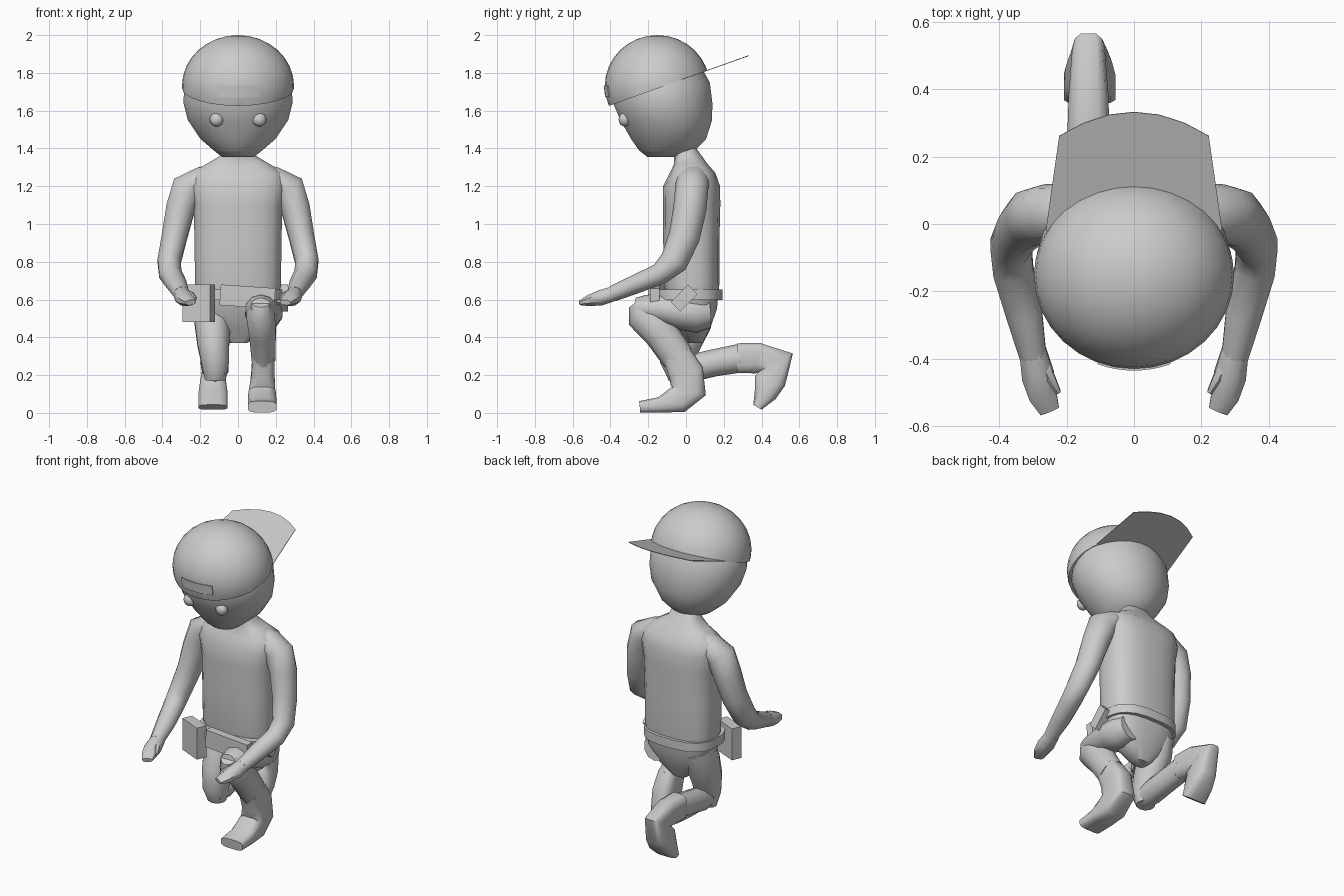
import bpy, bmesh, math
from mathutils import Vector, Matrix

if "Cube" in bpy.data.objects:
    bpy.data.objects.remove(bpy.data.objects["Cube"])

grey = bpy.data.materials.new("plain_grey")
grey.use_nodes = True
grey.diffuse_color = (0.6, 0.6, 0.6, 1)
grey.node_tree.nodes["Principled BSDF"].inputs["Base Color"].default_value = (0.6, 0.6, 0.6, 1)


def finish(name, bm, angle=40):
    bmesh.ops.recalc_face_normals(bm, faces=bm.faces)
    mesh = bpy.data.meshes.new(name)
    bm.to_mesh(mesh)
    bm.free()
    mesh.materials.append(grey)
    ob = bpy.data.objects.new(name, mesh)
    bpy.context.collection.objects.link(ob)
    bpy.ops.object.select_all(action='DESELECT')
    ob.select_set(True)
    bpy.context.view_layer.objects.active = ob
    bpy.ops.object.shade_smooth_by_angle(angle=math.radians(angle))
    return ob


def loft(name, rings, sides=10, flat=False, power=1.0, angle=50, mirror=1):
    """Skin elliptical rings (x, y, z, half_width, half_depth) along a path."""
    bm = bmesh.new()
    pts = [Vector((r[0] * mirror, r[1], r[2])) for r in rings]
    loops = []
    for i, r in enumerate(rings):
        t = Vector((0, 0, 1)) if flat else (
            pts[min(i + 1, len(pts) - 1)] - pts[max(i - 1, 0)]).normalized()
        u = (Vector((1, 0, 0)) - t * t.x).normalized()
        v = t.cross(u)
        loop = []
        for k in range(sides):
            a = 2 * math.pi * (k + 0.5) / sides
            c, s = math.cos(a), math.sin(a)
            p = pts[i] + u * r[3] * math.copysign(abs(c) ** power, c) \
                + v * r[4] * math.copysign(abs(s) ** power, s)
            loop.append(bm.verts.new(p))
        loops.append(loop)
    for a, b in zip(loops, loops[1:]):
        for k in range(sides):
            j = (k + 1) % sides
            bm.faces.new((a[k], a[j], b[j], b[k]))
    bm.faces.new(loops[0])
    bm.faces.new(loops[-1])
    return finish(name, bm, angle)


def box(name, centre, size, rot=(0, 0, 0)):
    bm = bmesh.new()
    bmesh.ops.create_cube(bm, size=1)
    ob = finish(name, bm)
    ob.location, ob.scale, ob.rotation_euler = centre, size, [math.radians(a) for a in rot]
    return ob


def ball(centre, radii, seg=32):
    bm = bmesh.new()
    bmesh.ops.create_uvsphere(bm, u_segments=seg, v_segments=seg // 2, radius=1)
    bmesh.ops.transform(bm, verts=bm.verts,
                        matrix=Matrix.Translation(centre) @ Matrix.Diagonal((*radii, 1)))
    return bm


# Head and eyes
loft("head", [(0, -.12, 1.355, .085, .085), (0, -.1, 1.39, .13, .15), (0, -.092, 1.45, .2, .2),
              (0, -.105, 1.55, .268, .245), (0, -.123, 1.64, .291, .265), (0, -.13, 1.75, .287, .258),
              (0, -.14, 1.87, .2, .2)], 24, flat=True)
for side, label in ((1, "left"), (-1, "right")):
    finish(label + "_eye", ball((side * .113, -.325, 1.553), (.037, .032, .037), 16))

# Cap dome, cut along a slanted rim
cap_centre = Vector((0, -.152, 1.73))
cap_radii = (.297, .278, .27)
bm = ball(cap_centre, cap_radii)
slope = math.atan2(.185, .52)
rim_normal = Vector((0, -math.sin(slope), math.cos(slope)))
rim_point = Vector((0, -.41, 1.625))
bmesh.ops.bisect_plane(bm, geom=bm.verts[:] + bm.edges[:] + bm.faces[:],
                       plane_co=rim_point, plane_no=rim_normal, clear_inner=True)
bmesh.ops.holes_fill(bm, edges=[e for e in bm.edges if e.is_boundary])
finish("cap_dome", bm)

# Flat brim lying on the rim plane behind the head
bm = bmesh.new()
outline = [(-.262, -.02), (-.222, .262)]
outline += [(x, .333 - .071 * (x / .222) ** 2) for x in (-.15, -.075, 0, .075, .15)]
outline += [(.222, .262), (.262, -.02)]
sheet = []
for x, y in outline:
    sheet.append(bm.verts.new((x, y, rim_point.z + (y - rim_point.y) * math.tan(slope))))
face = bm.faces.new(sheet)
ext = bmesh.ops.extrude_face_region(bm, geom=[face])
bmesh.ops.translate(bm, vec=rim_normal * .004,
                    verts=[g for g in ext["geom"] if isinstance(g, bmesh.types.BMVert)])
finish("cap_brim", bm)

# Curved badge plate on the front of the cap
bm = bmesh.new()
cols = []
for k in range(9):
    x = -.108 + .027 * k
    col = []
    for z in (1.672, 1.733):
        fall = 1 - (x / cap_radii[0]) ** 2 - ((z - cap_centre.z) / cap_radii[2]) ** 2
        y = cap_centre.y - cap_radii[1] * math.sqrt(fall)
        col += [bm.verts.new((x, y + .004, z)), bm.verts.new((x, y - .005, z))]
    cols.append([col[0], col[1], col[3], col[2]])
for a, b in zip(cols, cols[1:]):
    for k in range(4):
        j = (k + 1) % 4
        bm.faces.new((a[k], a[j], b[j], b[k]))
bm.faces.new(cols[0])
bm.faces.new(cols[-1])
finish("cap_badge", bm)

# Neck, torso and hips
loft("torso", [(0, .05, .37, .05, .04), (0, .045, .45, .15, .085), (0, .035, .55, .215, .13),
               (0, .03, .68, .23, .148), (0, .028, .9, .232, .15), (0, .03, 1.1, .237, .153),
               (0, .03, 1.2, .255, .152), (0, .035, 1.27, .245, .122), (0, .025, 1.32, .165, .088),
               (0, .01, 1.36, .098, .075), (0, -.02, 1.42, .08, .06)], 20, flat=True, power=.75)

# Belt and the items hung on it
loft("belt", [(0, .015, .597, .236, .18), (0, .015, .653, .236, .18)], 20, flat=True, power=.75, angle=30)
box("front_pouch", (.05, -.165, .615), (.29, .05, .11), (0, 4, 0))
box("right_hip_box", (-.208, -.14, .58), (.16, .065, .2), (0, 0, -24))
box("left_hip_box", (.235, -.01, .608), (.06, .07, .13), (-45, 0, 0))

# Arms and hands
for side, label in ((1, "left"), (-1, "right")):
    loft(label + "_arm", [(.08, .03, 1.27, .06, .075), (.19, .035, 1.235, .072, .088),
                          (.268, .03, 1.185, .092, .088), (.305, .02, 1.08, .08, .088),
                          (.337, -.01, .93, .07, .083), (.365, -.065, .8, .064, .075),
                          (.358, -.14, .735, .063, .057), (.325, -.27, .68, .056, .05),
                          (.3, -.39, .63, .042, .042)], mirror=side)
    loft(label + "_hand", [(.302, -.37, .635, .042, .042), (.285, -.45, .61, .052, .044),
                           (.27, -.51, .595, .045, .032), (.25, -.555, .584, .032, .015)], 8, mirror=side)
    loft(label + "_thumb", [(.275, -.41, .63, .022, .022), (.25, -.46, .625, .02, .02),
                            (.225, -.5, .605, .01, .01)], 6, mirror=side)

# Left leg, bent with the foot planted
loft("left_thigh", [(.13, .125, .53, .075, .08), (.135, .06, .525, .1, .1), (.135, -.02, .535, .105, .095),
                    (.125, -.13, .55, .092, .08), (.12, -.22, .555, .08, .07), (.12, -.275, .565, .055, .045)])
loft("left_shin", [(.12, -.265, .585, .05, .045), (.12, -.225, .53, .08, .1), (.13, -.13, .42, .074, .092),
                   (.135, -.04, .29, .066, .088)])
loft("left_boot", [(.135, -.05, .31, .06, .078), (.132, .0, .215, .062, .095), (.128, .012, .12, .07, .098),
                   (.128, -.04, .072, .075, .076), (.128, -.14, .042, .077, .042),
                   (.128, -.245, .032, .077, .031)], 12, power=.55)

# Right leg, kneeling with the foot behind
loft("right_thigh", [(-.13, .06, .58, .09, .1), (-.135, .025, .48, .1, .11), (-.13, -.025, .36, .088, .1),
                     (-.12, -.05, .26, .076, .088), (-.12, -.04, .175, .058, .05)])
loft("right_shin", [(-.12, -.08, .22, .055, .05), (-.12, .02, .235, .072, .072),
                    (-.13, .15, .265, .07, .072), (-.135, .29, .29, .066, .076)])
loft("right_boot", [(-.135, .27, .29, .064, .08), (-.135, .38, .29, .06, .083), (-.135, .475, .265, .05, .105),
                    (-.132, .445, .17, .068, .085), (-.132, .42, .1, .078, .062),
                    (-.132, .378, .03, .078, .026)], 12, power=.6)
